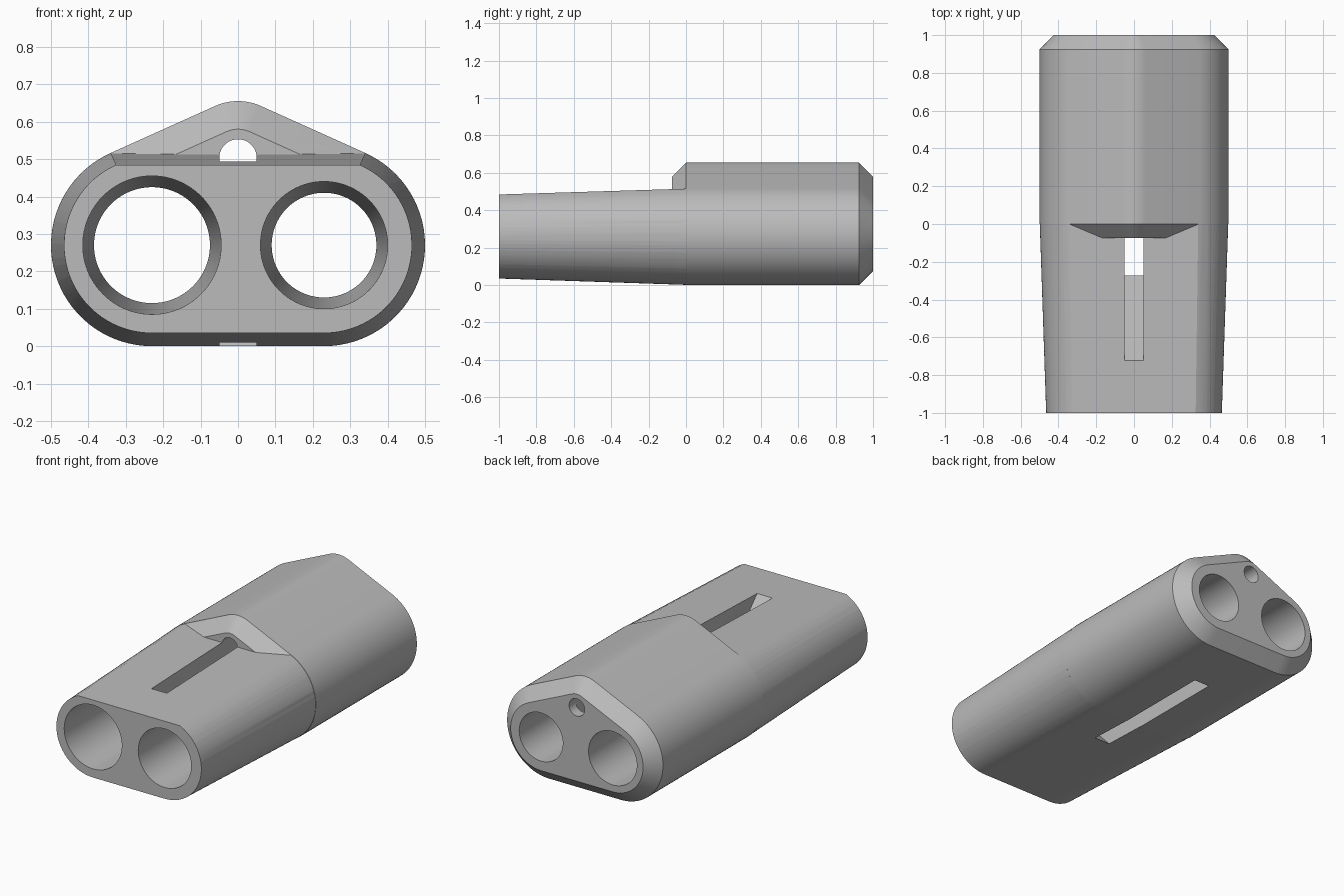
import bpy, bmesh, math

cube = bpy.data.objects.get("Cube")
if cube:
    bpy.data.objects.remove(cube, do_unlink=True)

TANGENT = 65.8            # direction in which the roof leaves the side arcs
SIDE_X, AXIS_Z, SIDE_R = 0.23, 0.27, 0.27
PIN_Z, APEX_R = 0.505, 0.15
CHAMFER = 0.075

grey = bpy.data.materials.new("grey")
grey.use_nodes = True
colour = (0.5, 0.5, 0.5, 1)
grey.diffuse_color = colour
grey.node_tree.nodes["Principled BSDF"].inputs["Base Color"].default_value = colour


def arc(cx, cz, r, start, end, steps):
    angles = [math.radians(start + (end - start) * i / steps) for i in range(steps + 1)]
    return [(cx + r * math.cos(a), cz + r * math.sin(a)) for a in angles]


def section(side_r, apex_r=None):
    """Rounded outline, with a raised roof when an apex radius is given."""
    pts = arc(SIDE_X, AXIS_Z, side_r, -90, TANGENT, 36)
    if apex_r:
        pts += arc(0, PIN_Z, apex_r, TANGENT, 180 - TANGENT, 12)
    return pts + arc(-SIDE_X, AXIS_Z, side_r, 180 - TANGENT, 270, 36)


def circle(x, z, r):
    return arc(x, z, r, 0, 360, 96)[:-1]


def loft(name, rings):
    """Closed solid through matching rings of 3D points."""
    bm = bmesh.new()
    loops = [[bm.verts.new(p) for p in ring] for ring in rings]
    n = len(loops[0])
    for a, b in zip(loops, loops[1:]):
        for i in range(n):
            j = (i + 1) % n
            bm.faces.new((a[i], a[j], b[j], b[i]))
    bm.faces.new(loops[0])
    bm.faces.new(loops[-1])
    bmesh.ops.recalc_face_normals(bm, faces=bm.faces)
    mesh = bpy.data.meshes.new(name)
    bm.to_mesh(mesh)
    bm.free()
    mesh.materials.append(grey)
    obj = bpy.data.objects.new(name, mesh)
    bpy.context.scene.collection.objects.link(obj)
    return obj


def along_y(name, stations):
    return loft(name, [[(x, y, z) for x, z in pts] for y, pts in stations])


# Rear block with the roof, chamfered at both ends
full = section(SIDE_R, APEX_R)
inset = section(SIDE_R - CHAMFER, APEX_R - CHAMFER)
body = along_y("holder_body", [(-CHAMFER, inset), (0, full), (1 - CHAMFER, full), (1, inset)])

# Tapered flat-topped front half
front = along_y("tapered_front", [(-1, section(0.235)), (0.02, section(0.2695))])

# Two tapered bores, extended just past both ends
cutters = []
for name, x, r_front, r_back in (("large_bore", -SIDE_X, 0.185, 0.155),
                                 ("small_bore", SIDE_X, 0.17, 0.14)):
    d = (r_front - r_back) * 0.05
    cutters.append(along_y(name, [(-1.1, circle(x, AXIS_Z, r_front + d)),
                                  (1.1, circle(x, AXIS_Z, r_back - d))]))

# Pin hole under the roof
pin = circle(0, PIN_Z - 0.002, 0.05)
cutters.append(along_y("pin_hole", [(-0.3, pin), (1.1, pin)]))

# Slot with sloped ends, open above in front of the roof and below
slot = [(-0.785, 0.56), (-0.243, -0.02), (0.56, -0.02), (0.94, 0.39),
        (0.94, 0.5), (-0.085, 0.5), (-0.085, 0.56)]
cutters.append(loft("slot", [[(x, y, z) for y, z in slot] for x in (-0.0495, 0.0495)]))

# Combine the parts
for tool, operation in [(front, 'UNION')] + [(c, 'DIFFERENCE') for c in cutters]:
    mod = body.modifiers.new(tool.name, 'BOOLEAN')
    mod.operation = operation
    mod.solver = 'EXACT'
    mod.object = tool
bpy.context.view_layer.update()
depsgraph = bpy.context.evaluated_depsgraph_get()
result = bpy.data.meshes.new_from_object(body.evaluated_get(depsgraph))
body.modifiers.clear()
body.data = result
for tool in [front] + cutters:
    bpy.data.objects.remove(tool, do_unlink=True)

# Smooth round walls, crisp edges
bpy.ops.object.select_all(action='DESELECT')
body.select_set(True)
bpy.context.view_layer.objects.active = body
bpy.ops.object.shade_smooth_by_angle(angle=math.radians(20))
